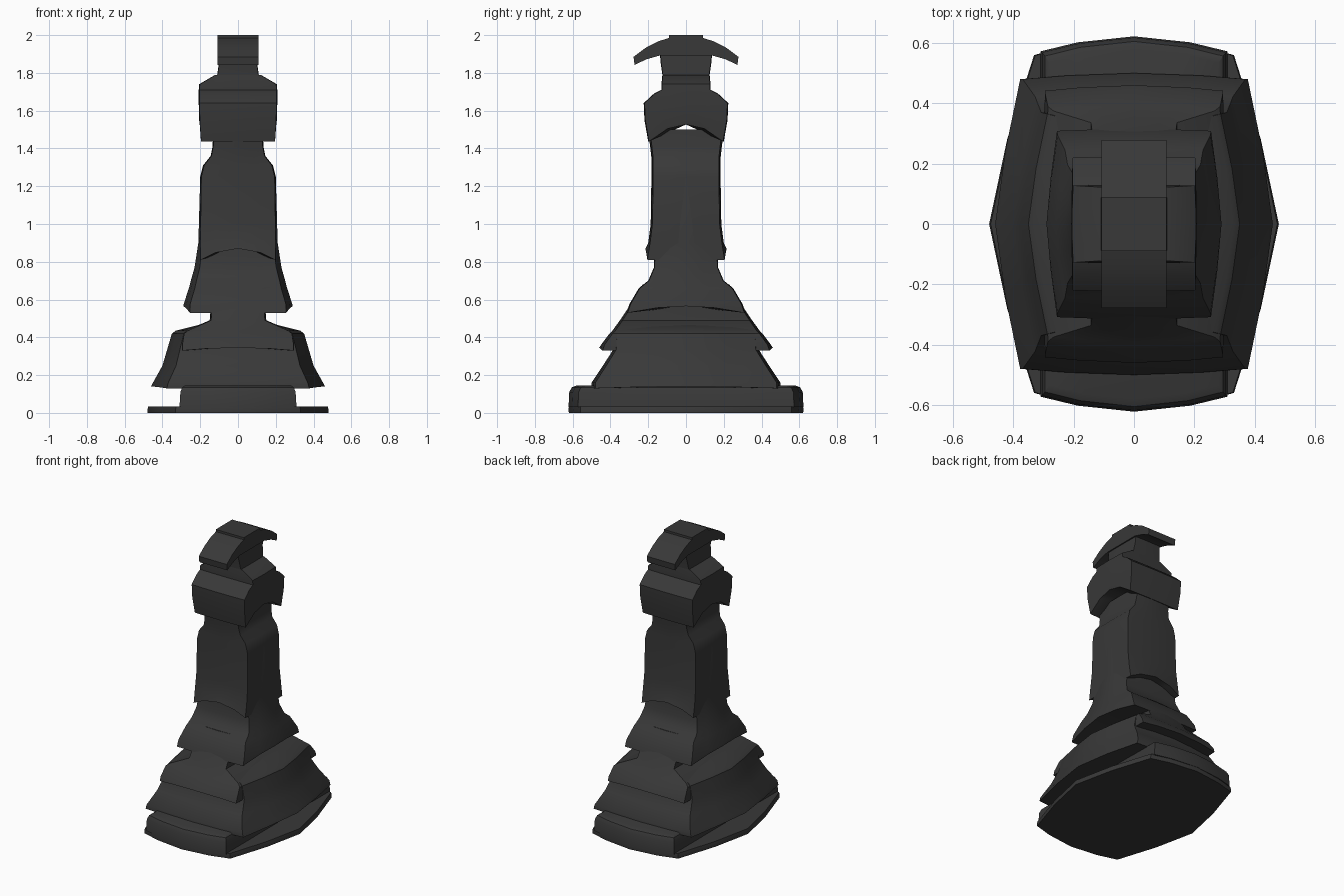
import bpy, bmesh
from mathutils import Vector

if "Cube" in bpy.data.objects:
    bpy.data.objects.remove(bpy.data.objects["Cube"])

mat = bpy.data.materials.new("dark_grey")
mat.diffuse_color = (0.04, 0.04, 0.04, 1)
mat.use_nodes = True
mat.node_tree.nodes["Principled BSDF"].inputs["Base Color"].default_value = mat.diffuse_color


def finish(name, bm):
    bmesh.ops.recalc_face_normals(bm, faces=bm.faces)
    me = bpy.data.meshes.new(name)
    bm.to_mesh(me)
    bm.free()
    ob = bpy.data.objects.new(name, me)
    bpy.context.collection.objects.link(ob)
    me.materials.append(mat)
    bpy.ops.object.select_all(action='DESELECT')
    ob.select_set(True)
    bpy.context.view_layer.objects.active = ob
    bpy.ops.object.shade_smooth_by_angle(angle=0.6)
    return ob


def section(cx, cy):
    """Bulged rectangle of half size 1 whose corners sit at (cx, cy)."""
    q = [(1, 0), (1 - (1 - cx) * 0.4, 0.5 * cy), (cx, cy), (0.6 * cx, 1 - (1 - cy) * 0.4)]
    q2 = [(0, 1)] + [(-x, y) for x, y in q[:0:-1]]
    half = q + q2
    return half + [(-x, -y) for x, y in half]


def loft(name, levels, corner=(0.9, 0.97), bow_axis=None, bow=0.0):
    """Stack of sections (z, half x, half y); the lowest edge can arch upward."""
    bm = bmesh.new()
    pts = section(*corner)
    rings = []
    for i, (z, hx, hy) in enumerate(levels):
        ring = []
        for p in pts:
            lift = 0
            if i == 0 and bow_axis is not None:
                t = min(1, abs(p[bow_axis]) / corner[bow_axis])
                lift = bow * (1 - t * t)
            ring.append(bm.verts.new((p[0] * hx, p[1] * hy, z + lift)))
        rings.append(ring)
    n = len(pts)
    for a, b in zip(rings, rings[1:]):
        for i in range(n):
            j = (i + 1) % n
            bm.faces.new((a[i], a[j], b[j], b[i]))
    for ring, h in ((rings[0], levels[0][0] + bow), (rings[-1], levels[-1][0])):
        c = bm.verts.new((0, 0, h))
        for i in range(n):
            bm.faces.new((ring[i], ring[(i + 1) % n], c))
    return finish(name, bm)


# Base: wide thin plate with a raised block running front to back
loft("base_plate", [(0, .48, .62), (.015, .48, .622), (.035, .475, .62)], (.69, .9))
loft("base_block", [(.03, .31, .622), (.11, .305, .618), (.135, .295, .605), (.145, .28, .58)], (1, .92))

# Lower tier: side skirt, and front/back skirt above it
loft("lower_side_skirt", [(.13, .46, .5), (.16, .45, .5), (.25, .40, .44), (.335, .375, .385),
                          (.42, .35, .38), (.435, .33, .375), (.48, .15, .34)], (.82, .96), 1, .01)
loft("lower_front_skirt", [(.33, .31, .46), (.36, .31, .45), (.42, .30, .405), (.435, .28, .39),
                           (.49, .15, .35), (.55, .145, .31), (.68, .14, .23)], (.95, .96), 0, .015)

# Middle tier: side skirt, and front/back panel above it
loft("middle_side_skirt", [(.53, .29, .315), (.575, .288, .30), (.66, .26, .25), (.70, .25, .2),
                           (.77, .23, .17), (.9, .21, .165), (1.25, .2, .165), (1.34, .16, .16)],
     (.88, .98), 1, .035)
loft("middle_front_panel", [(.81, .205, .215), (.9, .206, .2), (1.0, .204, .187), (1.25, .2, .183),
                            (1.31, .185, .183), (1.36, .145, .184), (1.41, .135, .19), (1.5, .13, .2)],
     (.97, .95), 0, .06)

# Collar with arched side edges, narrowing to the neck
loft("collar", [(1.437, .2, .2), (1.55, .206, .22), (1.64, .208, .224), (1.69, .208, .17),
                (1.71, .208, .13), (1.74, .206, .13), (1.79, .12, .125)], (.98, .98), 1, .09)
loft("neck", [(1.68, .11, .13), (1.79, .11, .125), (1.86, .1, .135), (1.93, .1, .14)], (.98, .98))

# Curved cap: arched strip extruded sideways
half = [(.09, 2.0), (.09, 1.985), (.15, 1.966), (.215, 1.932), (.278, 1.885),
        (.272, 1.842), (.21, 1.872), (.135, 1.893)]
outline = half + [(-y, z) for y, z in reversed(half)]
bm = bmesh.new()
face = bm.faces.new([bm.verts.new((-.108, y, z)) for y, z in outline])
ext = bmesh.ops.extrude_face_region(bm, geom=[face])
moved = [v for v in ext["geom"] if isinstance(v, bmesh.types.BMVert)]
bmesh.ops.translate(bm, verts=moved, vec=Vector((.216, 0, 0)))
bmesh.ops.triangulate(bm, faces=[f for f in bm.faces if len(f.verts) > 4])
finish("cap", bm)
